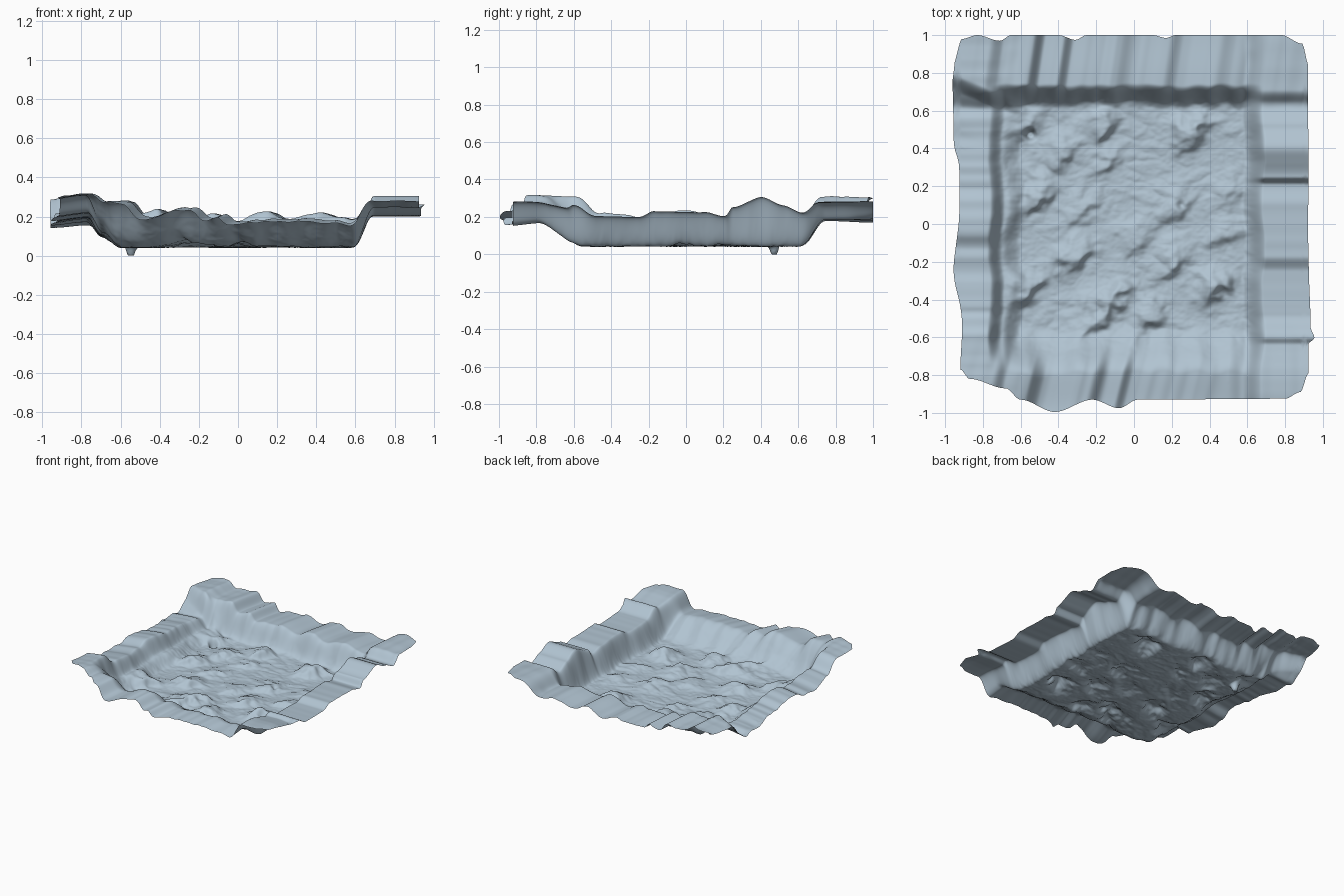
import bpy, bmesh, math
from mathutils import noise, Vector

if "Cube" in bpy.data.objects:
    bpy.data.objects.remove(bpy.data.objects["Cube"])


def curve(points, t):
    """Smoothly interpolated profile through (t, value) points."""
    if t <= points[0][0]:
        return points[0][1]
    for (a, va), (b, vb) in zip(points, points[1:]):
        if t <= b:
            k = (t - a) / (b - a)
            return va + (vb - va) * k * k * (3 - 2 * k)
    return points[-1][1]


def step(a, b, t):
    k = min(max((t - a) / (b - a), 0), 1)
    return k * k * (3 - 2 * k)


# Ragged outer outline, one profile per side
LEFT = [(-.8, -.92), (-.57, -.91), (-.25, -.955), (0, -.925), (.2, -.925), (.45, -.955), (.75, -.96), (.84, -.95)]
RIGHT = [(-.63, .925), (-.6, .955), (-.54, .935), (-.2, .925), (0, .92), (.2, .925), (.8, .92)]
FRONT = [(-.92, -.77), (-.87, -.82), (-.68, -.87), (-.6, -.93), (-.42, -.995), (-.22, -.93), (-.08, -.975),
         (.02, -.93), (.8, -.925), (.88, -.89), (.925, -.79)]
BACK = [(-.96, .84), (-.91, .98), (-.83, 1), (-.71, .97), (-.65, 1), (-.4, 1), (-.31, .975), (-.25, 1),
        (.1, 1), (.17, .985), (.22, 1), (.78, 1), (.89, .955), (.925, .84)]
# Rim heights along each side
RIM_L = [(-.9, .32), (-.6, .31), (-.45, .22), (-.2, .2), (0, .23), (.2, .2), (.45, .18), (.66, .16), (.75, .31), (1, .31)]
RIM_R = [(-.93, .3), (-.64, .23), (-.6, .26), (-.48, .205), (-.25, .2), (-.17, .23), (.1, .225), (.21, .205),
         (.25, .25), (.4, .305), (.52, .26), (.64, .215), (.71, .27), (1, .295)]
RIM_F = [(-.9, .32), (-.78, .32), (-.7, .26), (-.58, .275), (-.5, .2), (-.26, .25), (-.17, .2), (-.1, .205), (-.04, .175),
         (.3, .19), (.6, .175), (.68, .29)]
RIM_B = [(-.8, .31), (-.72, .25), (-.57, .28), (-.5, .22), (-.41, .235), (-.35, .19), (-.1, .21), (-.02, .18),
         (.15, .23), (.23, .19), (.4, .215), (.6, .19), (.7, .285)]
# Rocky mounds on the floor: x, y, height
MOUNDS = [(-.58, .53, .045), (-.15, .52, .06), (.32, .48, .07), (-.5, .14, .06), (-.15, .33, .03), (.2, .1, .04),
          (-.3, -.17, .055), (-.09, -.4, .065), (-.22, -.52, .05), (.43, -.34, .075), (.06, -.5, .05), (.22, -.2, .045),
          (-.55, -.34, .06), (.5, .15, .03), (.02, -.08, .03), (-.28, .06, .03), (.48, -.05, .03), (-.38, .38, .04)]


def floor_height(x, y):
    warp = noise.noise_vector(Vector((x * 8, y * 8, 3.1))) * .05
    warp += noise.noise_vector(Vector((x * 19, y * 19, 7.3))) * .025
    px, py = x + warp.x, y + warp.y
    z = .04
    for mx, my, h in MOUNDS:
        a = (px - mx) * .78 + (py - my) * .62       # along the ridge
        c = -(px - mx) * .62 + (py - my) * .78      # across it, steep on the lower right
        width = .09 if c > 0 else .045
        z += h * math.exp(-(a / .1) ** 2 - (c / width) ** 2)
    z += .012 * abs(noise.fractal(Vector((x * 6, y * 9, 0)), 1.0, 2.0, 4))
    # one deep pit and one shallow one
    z -= .10 * math.exp(-((x + .55) ** 2 + (y - .475) ** 2) / .0006)
    z -= .025 * math.exp(-((x - .25) ** 2 + (y - .1) ** 2) / .0005)
    return max(z, 0)


def streak(t, seed):
    """Fine grooves running outward across a rim."""
    return .012 * noise.noise(Vector((t * 16, seed, .5)))


def height(x, y):
    # walls: gentle at the foot, steep at the top
    wob = .02 * math.sin(y * 13) + .012 * noise.noise(Vector((y * 12, 2.7, 0)))
    wl = .4 * step(-.58 + wob, -.69 + wob, x) + .6 * step(-.69 + wob * .4, -.77 + wob * .4, x)
    wr = step(.57, .69, x + wob * .4) ** 1.4
    wf = step(-.5, -.79, y + .04 * noise.noise(Vector((x * 9, 4.2, 0)))) ** 1.4
    wb = step(.605, .74, y + .02 * noise.noise(Vector((x * 10, 8.8, 0)))) ** 1.2
    total = wl + wr + wf + wb
    base = floor_height(x, y)
    if total < 1e-5:
        return base
    xf = x - (y + .93) * .25 * (y < 0) * (x < .5)
    xb = x - (y - .75) * .15 * (y > 0)
    rim = (wl * (curve(RIM_L, y + (x + .85) * .4 * (y > .4)) + streak(y, 1))
           + wr * (curve(RIM_R, y) + .3 * streak(y, 2))
           + wf * (curve(RIM_F, xf) + streak(xf, 3))
           + wb * (curve(RIM_B, xb) + streak(xb, 4))) / total
    # left and front rims droop slightly toward the outer edge
    rim -= .022 * step(-.76, -.98, x) + .018 * step(-.76, -.98, y) + .008 * step(.78, 1, y)
    keep = (1 - wl) * (1 - wr) * (1 - wf) * (1 - wb)
    return base * keep + rim * (1 - keep)


# Single open terrain sheet
N = 260
bm = bmesh.new()
grid = []
for j in range(N + 1):
    v = -1 + 2 * j / N
    edge_y = .81 * v + .025
    row = []
    for i in range(N + 1):
        u = i / N
        x = curve(LEFT, edge_y) * (1 - u) + curve(RIGHT, edge_y) * u
        y0, y1 = curve(FRONT, x), curve(BACK, x)
        y = y0 + (y1 - y0) * j / N
        row.append(bm.verts.new((x, y, height(x, y))))
    grid.append(row)
for j in range(N):
    for i in range(N):
        bm.faces.new((grid[j][i], grid[j][i + 1], grid[j + 1][i + 1], grid[j + 1][i])).smooth = True

mesh = bpy.data.meshes.new("terrain_basin")
bm.to_mesh(mesh)
bm.free()
basin = bpy.data.objects.new("terrain_basin", mesh)
bpy.context.collection.objects.link(basin)
mat = bpy.data.materials.new("pale_blue_grey")
mat.diffuse_color = (.44, .55, .64, 1)
mat.use_nodes = True
mat.node_tree.nodes["Principled BSDF"].inputs["Base Color"].default_value = mat.diffuse_color
mesh.materials.append(mat)
